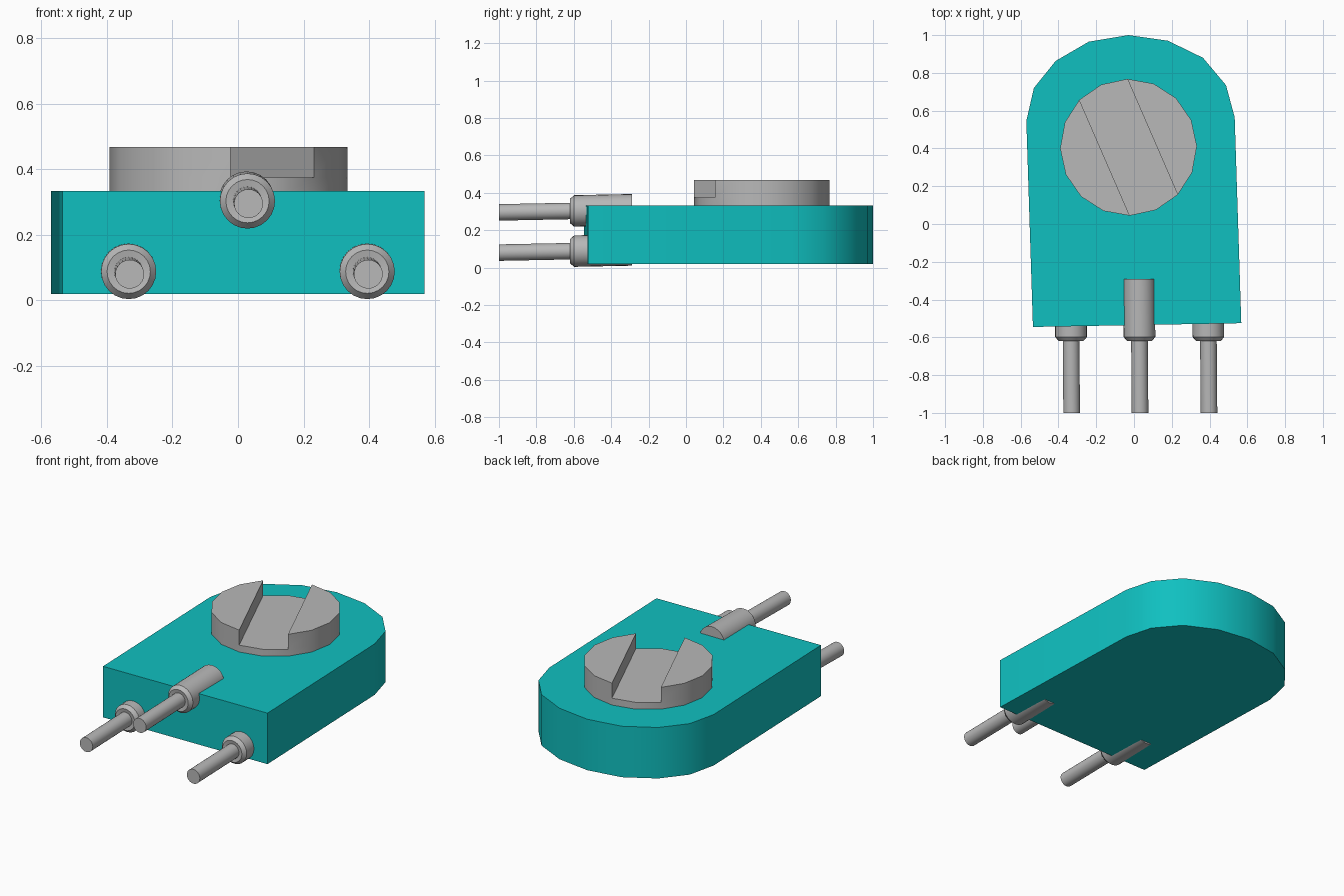
import bpy, bmesh, math
from mathutils import Vector

cube = bpy.data.objects.get("Cube")
if cube:
    bpy.data.objects.remove(cube, do_unlink=True)


def material(name, rgb):
    m = bpy.data.materials.new(name)
    m.use_nodes = True
    m.diffuse_color = (*rgb, 1)
    bsdf = next(n for n in m.node_tree.nodes if n.type == 'BSDF_PRINCIPLED')
    bsdf.inputs["Base Color"].default_value = (*rgb, 1)
    return m


teal = material("teal plastic", (0.005, 0.53, 0.53))
grey = material("grey metal", (0.48, 0.48, 0.48))


def finish(bm, name, mat, angle=35):
    bmesh.ops.recalc_face_normals(bm, faces=bm.faces)
    mesh = bpy.data.meshes.new(name)
    bm.to_mesh(mesh)
    bm.free()
    mesh.materials.append(mat)
    ob = bpy.data.objects.new(name, mesh)
    bpy.context.collection.objects.link(ob)
    bpy.ops.object.select_all(action='DESELECT')
    ob.select_set(True)
    bpy.context.view_layer.objects.active = ob
    bpy.ops.object.shade_smooth_by_angle(angle=math.radians(angle))
    return ob


def add_prism(bm, outline, z0, z1):
    """Extrude a flat outline from z0 up to z1."""
    low = [bm.verts.new((x, y, z0)) for x, y in outline]
    high = [bm.verts.new((x, y, z1)) for x, y in outline]
    bm.faces.new(low[::-1])
    bm.faces.new(high)
    n = len(outline)
    for i in range(n):
        j = (i + 1) % n
        bm.faces.new((low[i], low[j], high[j], high[i]))


# Housing: block with a rounded back
BODY = [(-0.535, -0.545), (0.568, -0.525), (0.533, 0.565), (0.487, 0.735),
        (0.365, 0.88), (0.18, 0.97), (-0.03, 1.0), (-0.24, 0.965),
        (-0.415, 0.863), (-0.53, 0.72), (-0.57, 0.545)]
bm = bmesh.new()
add_prism(bm, BODY, 0.02, 0.333)
finish(bm, "housing", teal)

# Adjuster dial: 16-sided disc with a diagonal slot across the top
RIM = [(-0.029 + 0.362 * math.cos(a), 0.406 + 0.362 * math.sin(a))
       for a in (math.radians(1 + 22.5 * i) for i in range(16))]
FLOOR, TOP = 0.375, 0.467
bm = bmesh.new()
bottom = [bm.verts.new((x, y, 0.32)) for x, y in RIM]
floor = [bm.verts.new((x, y, FLOOR)) for x, y in RIM]
top = {i: bm.verts.new((*RIM[i], TOP)) for i in range(16) if i not in (5, 13)}
bm.faces.new(bottom[::-1])
bm.faces.new([floor[i] for i in (4, 5, 6, 12, 13, 14)])     # slot floor
for start, count in ((14, 7), (6, 7)):                      # raised halves
    ids = [(start + k) % 16 for k in range(count)]
    bm.faces.new([top[i] for i in ids])
    a, b = ids[0], ids[-1]
    bm.faces.new((floor[b], floor[a], top[a], top[b]))      # slot wall
    for i, j in zip(ids, ids[1:]):
        bm.faces.new((floor[i], floor[j], top[j], top[i]))
for i in range(16):
    j = (i + 1) % 16
    bm.faces.new((bottom[i], bottom[j], floor[j], floor[i]))
finish(bm, "adjuster_dial", grey)

# Terminal pins: thin lead, chamfered collar, part sunk in the housing
PROFILE = [(0.0, 0.044), (0.385, 0.044), (0.381, 0.066), (0.402, 0.084), (0.71, 0.084)]


def pin(name, x, z, sides=24):
    tip = Vector((x, -1.0, z))
    axis = Vector((-0.008, 1.0, 0.02))
    bm = bmesh.new()
    rings = []
    for d, r in PROFILE:
        c = tip + axis * d
        rings.append([bm.verts.new(c + Vector((r * math.cos(t), 0, r * math.sin(t))))
                      for t in (math.tau * i / sides for i in range(sides))])
    for a, b in zip(rings, rings[1:]):
        for i in range(sides):
            j = (i + 1) % sides
            bm.faces.new((a[i], a[j], b[j], b[i]))
    bm.faces.new(rings[0])
    bm.faces.new(rings[-1][::-1])
    finish(bm, name, grey)


pin("right_pin", -0.33, 0.08)
pin("middle_pin", 0.032, 0.295)
pin("left_pin", 0.397, 0.08)
